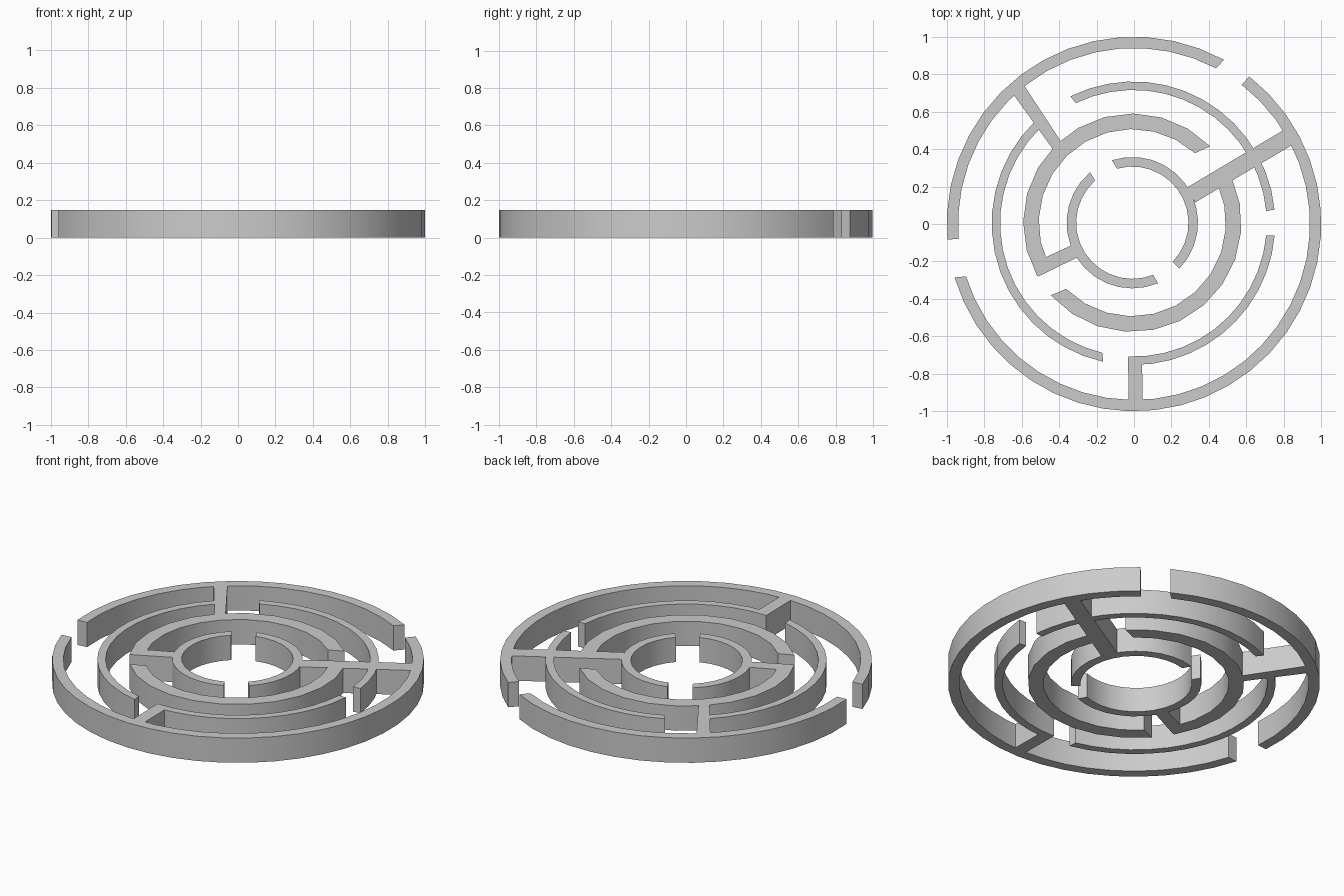
import bpy, bmesh
from math import radians, cos, sin

if "Cube" in bpy.data.objects:
    bpy.data.objects.remove(bpy.data.objects["Cube"])

H = 0.147


def prism(name, bottom_pts, quads):
    """Extrude a strip of connected quads from z=0 up to H."""
    bm = bmesh.new()
    vs = [bm.verts.new((x, y, 0)) for x, y in bottom_pts]
    faces = [bm.faces.new([vs[i] for i in q]) for q in quads]
    up = bmesh.ops.extrude_face_region(bm, geom=faces, use_keep_orig=True)
    for v in up["geom"]:
        if isinstance(v, bmesh.types.BMVert):
            v.co.z = H
    bmesh.ops.recalc_face_normals(bm, faces=bm.faces)
    me = bpy.data.meshes.new(name)
    bm.to_mesh(me)
    bm.free()
    ob = bpy.data.objects.new(name, me)
    bpy.context.collection.objects.link(ob)
    bpy.ops.object.select_all(action='DESELECT')
    ob.select_set(True)
    bpy.context.view_layer.objects.active = ob
    bpy.ops.object.shade_smooth_by_angle(angle=radians(30))
    return ob


def arc(name, centre, ro, ri, start, end, step):
    """Curved wall; start and end are (outer angle, inner angle) in degrees."""
    n = max(1, round((end[0] - start[0]) / step))
    pts = []
    for i in range(n + 1):
        t = i / n
        for r, k in ((ro, 0), (ri, 1)):
            a = radians(start[k] + (end[k] - start[k]) * t)
            pts.append((centre[0] + r * cos(a), centre[1] + r * sin(a)))
    prism(name, pts, [(2*i, 2*i + 2, 2*i + 3, 2*i + 1) for i in range(n)])


# ring walls: name, centre, outer radius, inner radius, start, end, step
O, A, B = (0, 0), (-0.003, 0.004), (-0.009, 0.007)
for w in (
    ("outer_wall_back", O, 1.0, 0.94, (61.3, 62.2), (184.8, 184.8), 8),
    ("outer_wall_front", O, 1.0, 0.94, (196.6, 197.3), (412, 412.3), 8),
    ("second_wall_back", A, 0.757, 0.712, (5.5, 5.3), (116.4, 115.7), 8),
    ("second_wall_left", A, 0.757, 0.712, (134, 134), (257.6, 256.6), 8),
    ("second_wall_front", A, 0.757, 0.712, (270, 267.7), (355, 354.7), 8),
    ("third_wall_left", B, 0.583, 0.5, (44.5, 48), (209.6, 206), 15.5),
    ("third_wall_right", B, 0.583, 0.5, (221.7, 225), (385, 385), 15.5),
    ("inner_wall_left", B, 0.351, 0.3, (130, 131.4), (293, 291.7), 12),
    ("inner_wall_right", B, 0.351, 0.3, (-44.3, -44.2), (108, 105.8), 12),
):
    arc(*w)

# straight cross walls joining the rings
for name, pts in (
    ("cross_wall_right", [(0.283, 0.195), (0.326, 0.115), (0.85, 0.425), (0.807, 0.506)]),
    ("cross_wall_back", [(-0.65, 0.7), (-0.416, 0.376), (-0.37, 0.41), (-0.587, 0.74)]),
    ("cross_wall_front", [(-0.032, -0.71), (-0.028, -0.96), (0.046, -0.96), (0.043, -0.712)]),
    ("cross_wall_left", [(-0.49, -0.186), (-0.513, -0.281), (-0.29, -0.172), (-0.325, -0.11)]),
):
    prism(name, pts, [(0, 1, 2, 3)])
